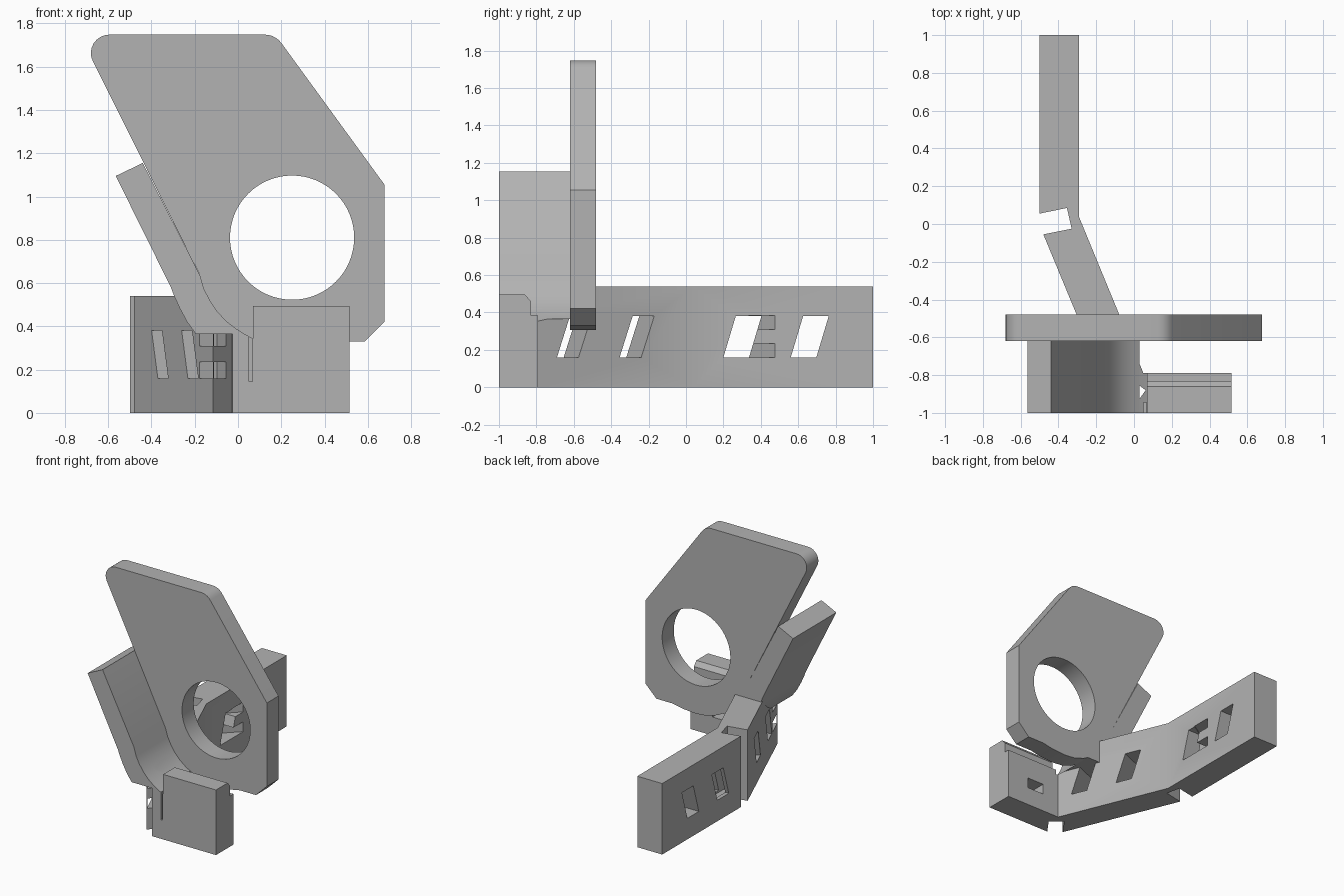
import bpy, bmesh, math
from mathutils import Vector

if "Cube" in bpy.data.objects:
    bpy.data.objects.remove(bpy.data.objects["Cube"])

X, Y, Z = Vector((1, 0, 0)), Vector((0, 1, 0)), Vector((0, 0, 1))
grey = bpy.data.materials.new("plain grey")
grey.diffuse_color = (0.45, 0.45, 0.45, 1)
grey.use_nodes = True
grey.node_tree.nodes["Principled BSDF"].inputs["Base Color"].default_value = grey.diffuse_color


def prism(name, pts, u, v, w, lo, hi, origin=Vector((0, 0, 0))):
    """Extrude a profile drawn in the u/v plane along w from lo to hi."""
    bm = bmesh.new()
    a = [bm.verts.new(origin + u * p + v * q + w * lo) for p, q in pts]
    b = [bm.verts.new(origin + u * p + v * q + w * hi) for p, q in pts]
    bm.faces.new(a)
    bm.faces.new(b[::-1])
    n = len(pts)
    for i in range(n):
        j = (i + 1) % n
        bm.faces.new((a[j], a[i], b[i], b[j]))
    bmesh.ops.recalc_face_normals(bm, faces=bm.faces)
    me = bpy.data.meshes.new(name)
    bm.to_mesh(me)
    bm.free()
    me.materials.append(grey)
    ob = bpy.data.objects.new(name, me)
    bpy.context.collection.objects.link(ob)
    return ob


def box(name, x0, x1, y0, y1, z0, z1):
    return prism(name, [(x0, y0), (x1, y0), (x1, y1), (x0, y1)], X, Y, Z, z0, z1)


def cut(target, cutter):
    """Subtract a helper solid and bake the result."""
    m = target.modifiers.new("cut", 'BOOLEAN')
    m.operation, m.solver, m.object = 'DIFFERENCE', 'EXACT', cutter
    bpy.context.view_layer.update()
    dg = bpy.context.evaluated_depsgraph_get()
    me = bpy.data.meshes.new_from_object(target.evaluated_get(dg))
    target.modifiers.clear()
    target.data = me
    bpy.data.objects.remove(cutter)


def arc(cx, cz, r, a0, a1, n):
    return [(cx + r * math.cos(math.radians(a0 + (a1 - a0) * i / n)),
             cz + r * math.sin(math.radians(a0 + (a1 - a0) * i / n))) for i in range(n + 1)]


# inner curve shared by the plate, the side flange and the clearance
curve = [(-0.175, 0.635), (-0.158, 0.575), (-0.13, 0.52), (-0.095, 0.468),
         (-0.055, 0.425), (-0.01, 0.39), (0.03, 0.365)]

# upright plate with round hole
plate = prism("upright_plate",
              arc(-0.595, 1.663, 0.085, 207, 90, 8) + arc(0.125, 1.655, 0.093, 90, 36, 5)
              + [(0.677, 1.055), (0.677, 0.42), (0.585, 0.33), (0.45, 0.33)]
              + [(0.36, 0.313), (0.25, 0.305), (0.15, 0.315), (0.07, 0.343)] + curve[::-1],
              X, Z, Y, -0.62, -0.48)
cut(plate, prism("hole", arc(0.25, 0.81, 0.287, 0, 354.375, 63), X, Z, Y, -0.8, -0.3))

# sloping side flange
prism("side_flange",
      [(-0.565, 1.095), (-0.44, 1.155)] + curve
      + [(-0.195, 0.365), (-0.235, 0.42), (-0.27, 0.485), (-0.295, 0.54), (-0.31, 0.58)],
      X, Z, Y, -1, -0.48)

# bent bar with two relief notches
bar = prism("bent_bar",
            [(-0.5, 1), (-0.29, 1), (-0.29, 0.035), (0.05, -0.79), (0.07, -0.79),
             (0.07, -1), (-0.025, -1), (0.062, -0.88), (-0.028, -0.813), (-0.115, -0.935),
             (-0.48, -0.055), (-0.33, -0.025), (-0.355, 0.085), (-0.5, 0.055)],
            X, Y, Z, 0, 0.54)
cut(bar, prism("clearance", curve + [(0.07, 0.343), (0.2, 0.343), (0.2, 0.9), (-0.3, 0.9)],
               X, Z, Y, -1.1, -0.62))

# slanted strap slots in the straight part
for y in (0.2, 0.56):
    cut(bar, prism("slot", [(y, 0.16), (y + 0.137, 0.16), (y + 0.203, 0.38), (y + 0.066, 0.38)],
                   Y, Z, X, -0.7, -0.1))

# slanted strap slots in the angled part, cut square to its face
along, out = Vector((-0.381, 0.925, 0)), Vector((0.925, 0.381, 0))
bend = Vector((-0.29, 0.035, 0))
for y in (-0.69, -0.355):
    u = (y - 0.035) / 0.925
    cut(bar, prism("slot", [(u, 0.16), (u + 0.125, 0.16), (u + 0.2, 0.38), (u + 0.075, 0.38)],
                   along, Z, out, -0.4, 0.1, bend))

# paired latch passages beside the slots, and the channel from the notch
for z0, z1 in ((0.16, 0.235), (0.31, 0.385)):
    cut(bar, prism("latch", [(-0.28, 0.34), (-0.28, 0.486), (-0.47, 0.3), (-0.47, 0.22)],
                   X, Y, Z, z0, z1))
    cut(bar, prism("latch", [(-0.96, z0), (-0.8, z0), (-0.8, z1), (-0.96, z1)],
                   along, Z, out, -0.3, -0.12, bend))
cut(bar, box("channel", -0.47, -0.415, 0.03, 0.3, 0.145, 0.4))
cut(bar, box("slit", 0.05, 0.066, -1.1, -0.945, 0.145, 0.4))

# front block with stepped back edge
block = prism("front_block",
              [(-1, 0), (-0.79, 0), (-0.79, 0.385), (-0.83, 0.385),
               (-0.83, 0.46), (-0.86, 0.495), (-1, 0.495)], Y, Z, X, 0.07, 0.515)
cut(block, box("pocket", 0.19, 0.33, -0.9, -0.7, 0.14, 0.22))

# smooth the curved sides, keep hard edges
for ob in bpy.data.objects:
    ob.select_set(True)
    bpy.context.view_layer.objects.active = ob
bpy.ops.object.shade_smooth_by_angle(angle=math.radians(30))
